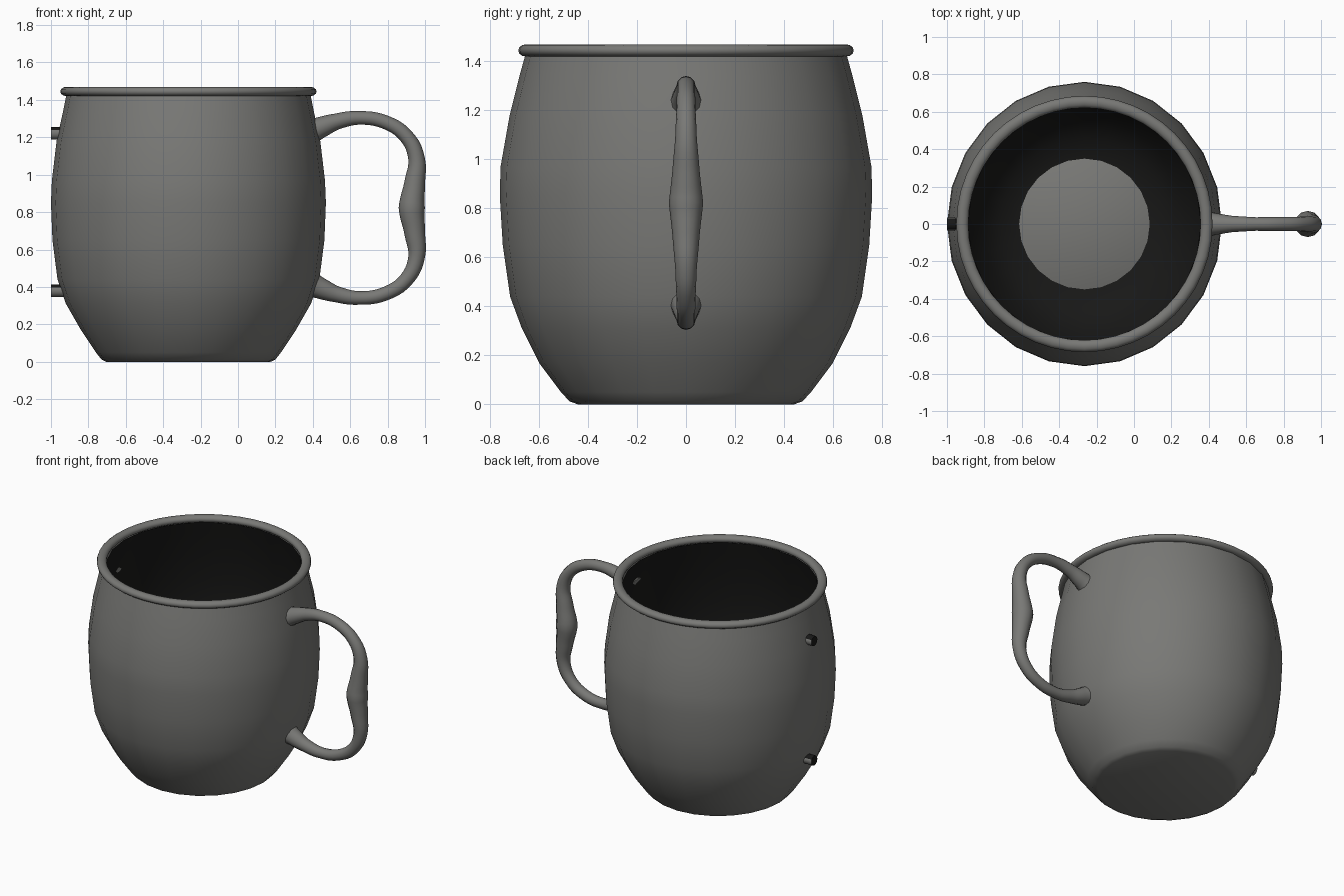
import bpy, bmesh, math

if "Cube" in bpy.data.objects:
    bpy.data.objects.remove(bpy.data.objects["Cube"], do_unlink=True)

CX = -0.265      # axis of the cup
MID_Z = 0.8225   # mirror height of the handle


def material(name, value):
    mat = bpy.data.materials.new(name)
    mat.use_nodes = True
    colour = (value, value, value * 0.95, 1)
    mat.diffuse_color = colour
    mat.node_tree.nodes["Principled BSDF"].inputs["Base Color"].default_value = colour
    return mat


steel = material("grey steel", 0.19)
dark = material("dark lining", 0.009)


def smooth(obj, angle):
    bpy.ops.object.select_all(action="DESELECT")
    obj.select_set(True)
    bpy.context.view_layer.objects.active = obj
    bpy.ops.object.shade_smooth_by_angle(angle=math.radians(angle))


def lathe(name, profile, sides, mat, closed=False, cap=None, angle=40):
    """Turn a profile of (x radius, y radius, z) round the cup axis."""
    bm = bmesh.new()
    steps = [2 * math.pi * k / sides for k in range(sides)]
    rings = [[bm.verts.new((CX + rx * math.cos(a), ry * math.sin(a), z)) for a in steps]
             for rx, ry, z in profile]
    pairs = list(zip(rings, rings[1:]))
    if closed:
        pairs.append((rings[-1], rings[0]))
    for low, high in pairs:
        for k in range(sides):
            n = (k + 1) % sides
            bm.faces.new((low[k], low[n], high[n], high[k]))
    if cap == "down":
        bm.faces.new(rings[0][::-1])
    elif cap == "up":
        bm.faces.new(rings[-1])
    mesh = bpy.data.meshes.new(name)
    bm.to_mesh(mesh)
    bm.free()
    mesh.materials.append(mat)
    obj = bpy.data.objects.new(name, mesh)
    bpy.context.collection.objects.link(obj)
    smooth(obj, angle)
    return obj


# Barrel-shaped outer wall with its flat base
outer = [(0.44, 0.44, 0), (0.465, 0.475, 0.012), (0.495, 0.51, 0.05), (0.575, 0.6, 0.17),
         (0.655, 0.67, 0.31), (0.7, 0.718, 0.44), (0.727, 0.748, 0.65), (0.735, 0.76, 0.85),
         (0.73, 0.757, 0.97), (0.705, 0.72, 1.18), (0.67, 0.68, 1.34), (0.652, 0.655, 1.43)]
lathe("cup_wall", outer, 24, steel, cap="down")

# Dark inside wall and the plain floor
inner = [(rx - 0.03, ry - 0.03, z) for rx, ry, z in reversed(outer[3:])]
inner += [(0.45, 0.46, 0.06), (0.345, 0.345, 0.035)]
lathe("cup_lining", inner, 24, dark, angle=80)
lathe("cup_floor", [(0.36, 0.36, 0.03), (0.35, 0.35, 0.036)], 48, steel, cap="up")

# Rolled rim
rim = []
for k in range(12):
    a = 2 * math.pi * k / 12
    r = 0.653 + 0.032 * math.cos(a)
    rim.append((r, r, 1.445 + 0.025 * math.sin(a)))
lathe("rim", rim, 48, steel, closed=True, angle=80)

# Handle: upper half as (x, z, thickness), mirrored below
half = [(0.4, 1.235, 0.065), (0.44, 1.252, 0.057), (0.53, 1.285, 0.043), (0.65, 1.304, 0.036),
        (0.79, 1.28, 0.037), (0.9, 1.205, 0.039), (0.954, 1.09, 0.044), (0.944, 0.95, 0.056)]
path = half + [(0.929, MID_Z, 0.07)]
path += [(x, 2 * MID_Z - z, r) for x, z, r in reversed(half)]
curve = bpy.data.curves.new("handle", "CURVE")
curve.dimensions = "3D"
curve.bevel_depth = 1
curve.bevel_resolution = 4
curve.resolution_u = 5
curve.use_fill_caps = True
spline = curve.splines.new("BEZIER")
spline.bezier_points.add(len(path) - 1)
for point, (x, z, r) in zip(spline.bezier_points, path):
    point.co = (x, 0, z)
    point.radius = r
    point.handle_left_type = point.handle_right_type = "AUTO"
curve.materials.append(steel)
handle = bpy.data.objects.new("handle", curve)
bpy.context.collection.objects.link(handle)
bpy.ops.object.select_all(action="DESELECT")
handle.select_set(True)
bpy.context.view_layer.objects.active = handle
bpy.ops.object.convert(target="MESH")
smooth(bpy.context.object, 60)

# Two small stubs opposite the handle, dark at the outer end
for name, z in (("upper_stub", 1.222), ("lower_stub", 0.38)):
    bpy.ops.mesh.primitive_cylinder_add(vertices=12, radius=0.034, depth=0.07,
                                        location=(-0.965, 0, z),
                                        rotation=(0, math.pi / 2, 0))
    stub = bpy.context.object
    stub.name = name
    stub.data.materials.append(steel)
    stub.data.materials.append(dark)
    for face in stub.data.polygons:
        face.material_index = 1 if face.normal.z < -0.5 or face.normal.x < -0.3 else 0
    smooth(stub, 40)
